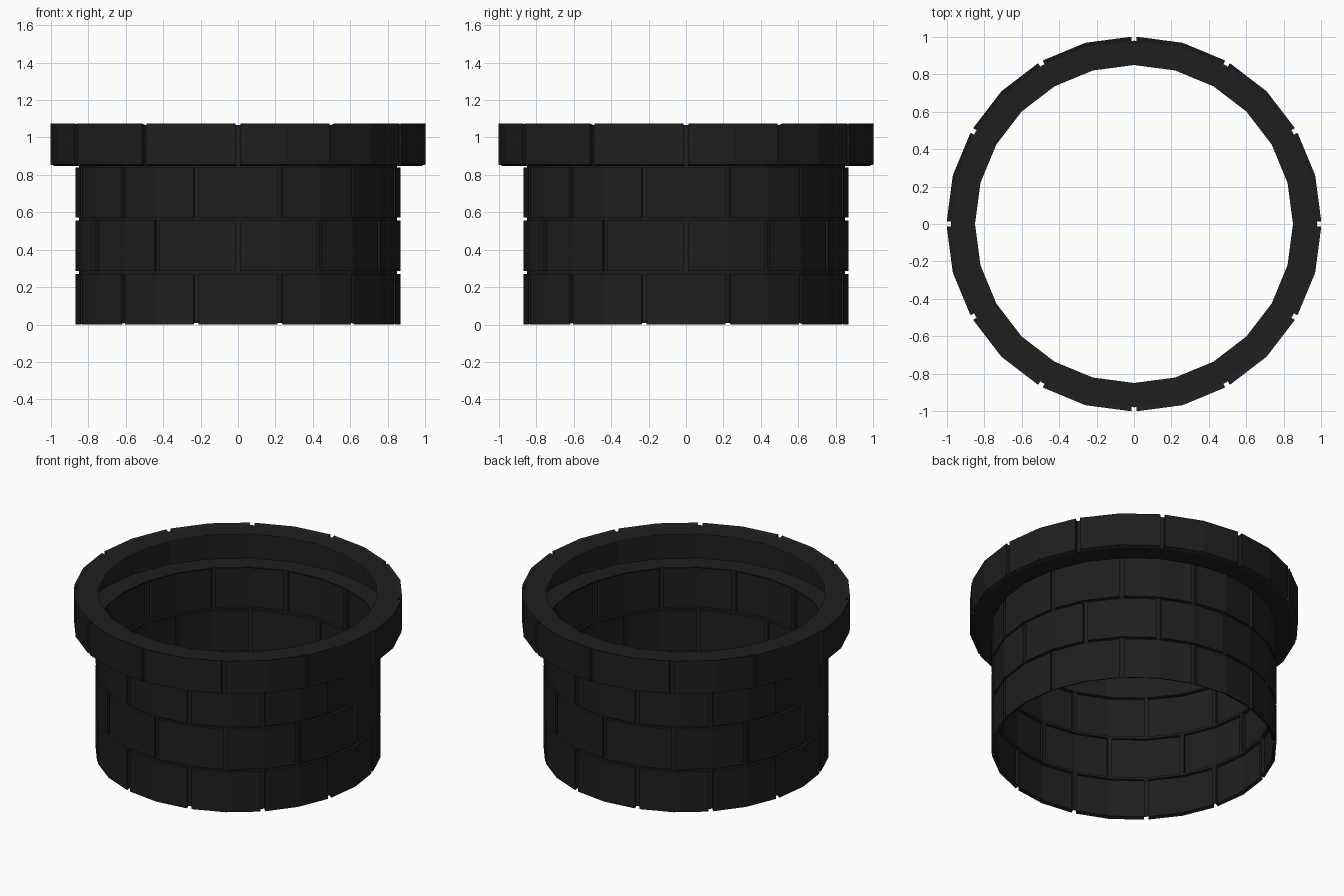
import bpy, bmesh
from math import radians, cos, sin, degrees

if "Cube" in bpy.data.objects:
    bpy.data.objects.remove(bpy.data.objects["Cube"])

STEP = 15          # 24-sided rings
GAP = 0.014        # half width of a mortar joint

mat = bpy.data.materials.new("dark_stone")
mat.diffuse_color = (0.013, 0.013, 0.013, 1)
mat.use_nodes = True
mat.node_tree.nodes["Principled BSDF"].inputs["Base Color"].default_value = mat.diffuse_color


def pt(a, r, z):
    """Point on a 24-sided ring at angle a (degrees)."""
    off = (a % STEP) - STEP / 2
    d = r * cos(radians(STEP / 2)) / cos(radians(off))
    return (d * cos(radians(a)), d * sin(radians(a)), z)


def quad(bm, *pts):
    bm.faces.new([bm.verts.new(pt(*p)) for p in pts])


def ring(bm, r0, z0, r1, z1):
    for i in range(24):
        a, b = i * STEP, (i + 1) * STEP
        quad(bm, (a, r0, z0), (b, r0, z0), (b, r1, z1), (a, r1, z1))


def course(bm, start, ri, ro, z0, z1, m0, m1, backed=False):
    """Twelve bricks raised from ro to ri, with mortar joints between them."""
    g = degrees(GAP / ro)
    for i in range(12):
        s = start + 30 * i
        a, e = s + g, s + 30 - g
        for p, q in ((a, s + 15), (s + 15, e)):
            quad(bm, (p, ro, z0), (q, ro, z0), (q, ro, z1), (p, ro, z1))
            quad(bm, (p, ri, m0), (q, ri, m0), (q, ro, z0), (p, ro, z0))
            quad(bm, (p, ro, z1), (q, ro, z1), (q, ri, m1), (p, ri, m1))
            if backed:
                quad(bm, (p, ri, m0), (q, ri, m0), (q, ri, m1), (p, ri, m1))
        quad(bm, (a, ri, m0), (a, ro, z0), (a, ro, z1), (a, ri, m1))
        quad(bm, (e, ro, z0), (e, ri, m0), (e, ri, m1), (e, ro, z1))
        for p, q in ((s - g, s), (s, s + g)):
            quad(bm, (p, ri, m0), (q, ri, m0), (q, ri, m1), (p, ri, m1))


def finish(bm, name):
    bmesh.ops.remove_doubles(bm, verts=bm.verts, dist=1e-5)
    me = bpy.data.meshes.new(name)
    bm.to_mesh(me)
    bm.free()
    me.materials.append(mat)
    bpy.context.collection.objects.link(bpy.data.objects.new(name, me))


# Wall: three staggered brick courses on a thin shell
bm = bmesh.new()
RI, RO = 0.85, 0.87
for start, z0, z1, m0 in ((15, 0.0, 0.271, 0.009), (0, 0.286, 0.556, 0.286), (15, 0.571, 0.84, 0.571)):
    course(bm, start, RI, RO, z0, z1, m0, z1)
for z0, z1 in ((0.271, 0.286), (0.556, 0.571), (0.84, 0.847)):
    ring(bm, RI, z0, RI, z1)
finish(bm, "brick_wall")

# Rim: hollow overhanging course, open on the inside
bm = bmesh.new()
course(bm, 0, 0.98, 1.003, 0.856, 1.075, 0.847, 1.068, backed=True)
ring(bm, 0.85, 0.847, 0.98, 0.847)
ring(bm, 0.98, 1.068, 0.85, 1.068)
finish(bm, "rim_stones")
